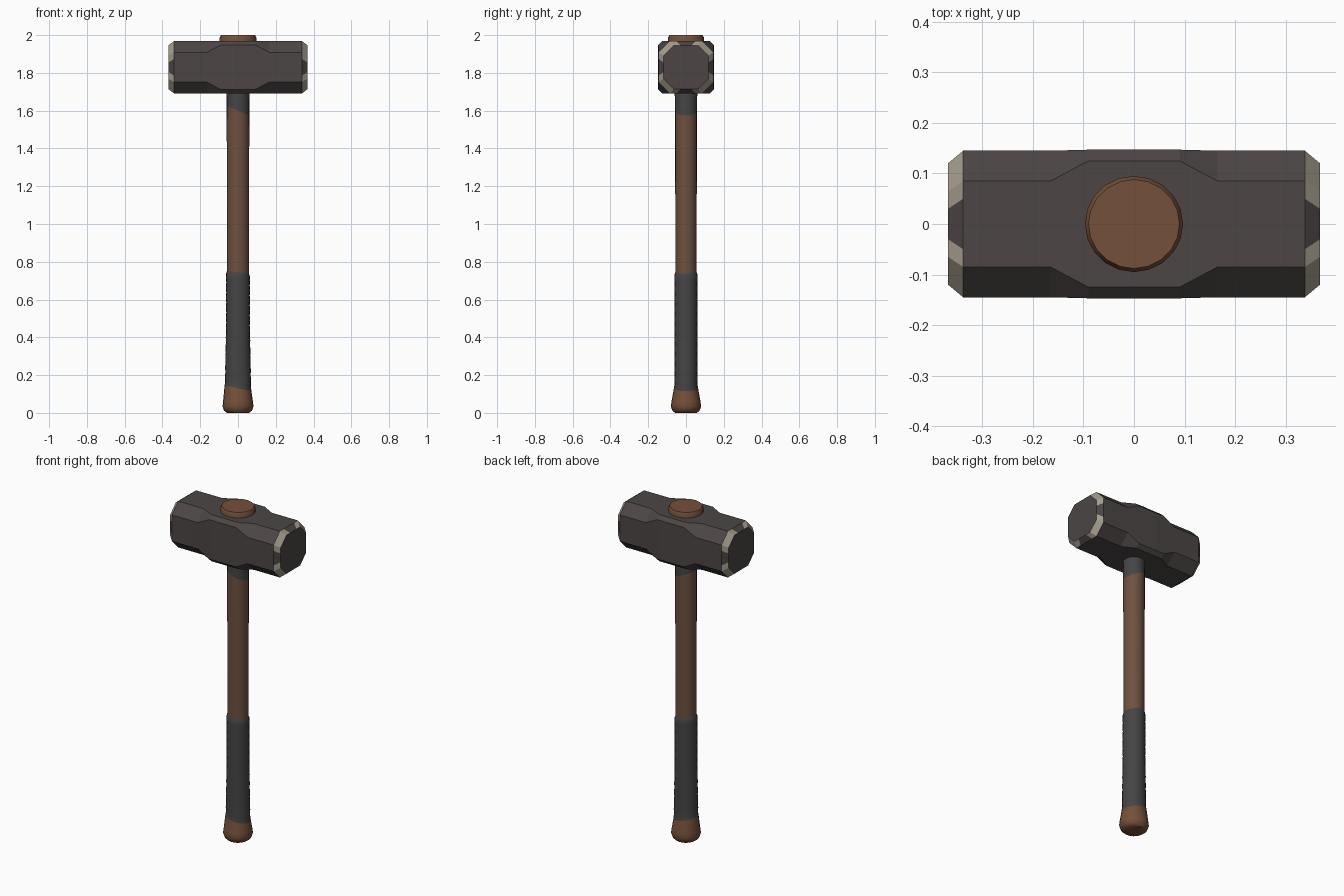
import bpy, bmesh, math

if "Cube" in bpy.data.objects:
    bpy.data.objects.remove(bpy.data.objects["Cube"])


def material(name, r, g, b):
    m = bpy.data.materials.new(name)
    lin = [((c / 255 + 0.055) / 1.055) ** 2.4 for c in (r, g, b)]
    m.diffuse_color = (*lin, 1)
    m.use_nodes = True
    m.node_tree.nodes["Principled BSDF"].inputs["Base Color"].default_value = m.diffuse_color
    return m


STEEL = material("dark steel", 76, 70, 69)
WORN = material("worn bare edge", 165, 158, 142)
WOOD = material("handle wood", 110, 81, 64)
END_WOOD = material("reddish end wood", 117, 80, 58)
TAPE = material("grip tape", 70, 69, 69)


def loft(name, rings, mats, rule, angle):
    """Skin a list of equal-length vertex rings, cap both ends, colour by rule(ring, side)."""
    bm = bmesh.new()
    vs = [[bm.verts.new(p) for p in ring] for ring in rings]
    n = len(vs[0])
    for i in range(len(vs) - 1):
        for j in range(n):
            k = (j + 1) % n
            f = bm.faces.new((vs[i][j], vs[i][k], vs[i + 1][k], vs[i + 1][j]))
            f.material_index = rule(i, j)
    bm.faces.new(vs[0]).material_index = rule(0, -1)
    bm.faces.new(vs[-1]).material_index = rule(len(vs) - 2, -1)
    bmesh.ops.recalc_face_normals(bm, faces=bm.faces)
    me = bpy.data.meshes.new(name)
    bm.to_mesh(me)
    bm.free()
    for m in mats:
        me.materials.append(m)
    ob = bpy.data.objects.new(name, me)
    bpy.context.collection.objects.link(ob)
    bpy.ops.object.select_all(action='DESELECT')
    ob.select_set(True)
    bpy.context.view_layer.objects.active = ob
    bpy.ops.object.shade_smooth_by_angle(angle=math.radians(angle))
    return ob


# Hammer head: chamfered-square sections along x, with a fuller middle
def head_ring(x, w, h, c, e=0.035):
    corner = [(w, h - c - e), (w, h - c), (w - c, h), (w - c - e, h)]
    pts = []
    for sy, sz in ((1, 1), (-1, 1), (-1, -1), (1, -1)):
        order = corner if sy * sz > 0 else corner[::-1]
        pts += [(x, sy * y, 1.83 + sz * z) for y, z in order]
    return pts


half = [(0.368, 0.12, 0.116, 0.055), (0.338, 0.145, 0.139, 0.06),
        (0.165, 0.145, 0.139, 0.06), (0.09, 0.147, 0.14, 0.022)]
sections = [(-x, w, h, c) for x, w, h, c in half] + half[::-1]
last = len(sections) - 2
loft("hammer_head", [head_ring(*s) for s in sections], (STEEL, WORN),
     lambda i, j: 1 if i in (0, last) and j >= 0 and j % 4 < 3 else 0, 20)


# Round parts: rings of (radius x, radius y, height, slant)
def round_ring(rx, ry, z, tilt=0, n=20):
    return [(rx * math.cos(a), ry * math.sin(a), z - tilt * math.cos(a))
            for a in (2 * math.pi * j / n for j in range(n))]


# Flared pommel at the foot of the handle
pommel = [(0.058, 0.058, 0, 0), (0.074, 0.072, 0.012, 0), (0.082, 0.08, 0.035, 0),
          (0.079, 0.077, 0.06, 0), (0.071, 0.064, 0.13, 0.015)]
loft("pommel", [round_ring(*p) for p in pommel], (END_WOOD,), lambda i, j: 0, 40)

# Taped grip with slight slanted ridges
grip = [(0.071, 0.064, 0.13, 0.015)]
turns = 22
for k in range(turns + 1):
    t = k / turns
    bump = 0.001 if k % 2 else -0.001
    grip.append((0.069 - 0.006 * min(1, t * 2) + bump, 0.061 + bump, 0.155 + 0.58 * t, 0.008))
grip.append((0.058, 0.056, 0.745, 0.008))
loft("taped_grip", [round_ring(*p) for p in grip], (TAPE,), lambda i, j: 0, 40)

# Bare wooden shaft with a dark taped collar under the head
shaft = [(0.058, 0.056, 0.72, 0), (0.059, 0.057, 1.2, 0),
         (0.06, 0.058, 1.6, 0.026), (0.061, 0.06, 1.7, 0)]
loft("shaft", [round_ring(*p) for p in shaft], (WOOD, TAPE),
     lambda i, j: 1 if i == 2 else 0, 40)

# Wooden plug where the handle comes through the head
plug = [(0.097, 0.095, 1.95, 0), (0.097, 0.095, 1.987, 0), (0.09, 0.088, 2.0, 0)]
loft("handle_plug", [round_ring(*p) for p in plug], (END_WOOD,), lambda i, j: 0, 40)
